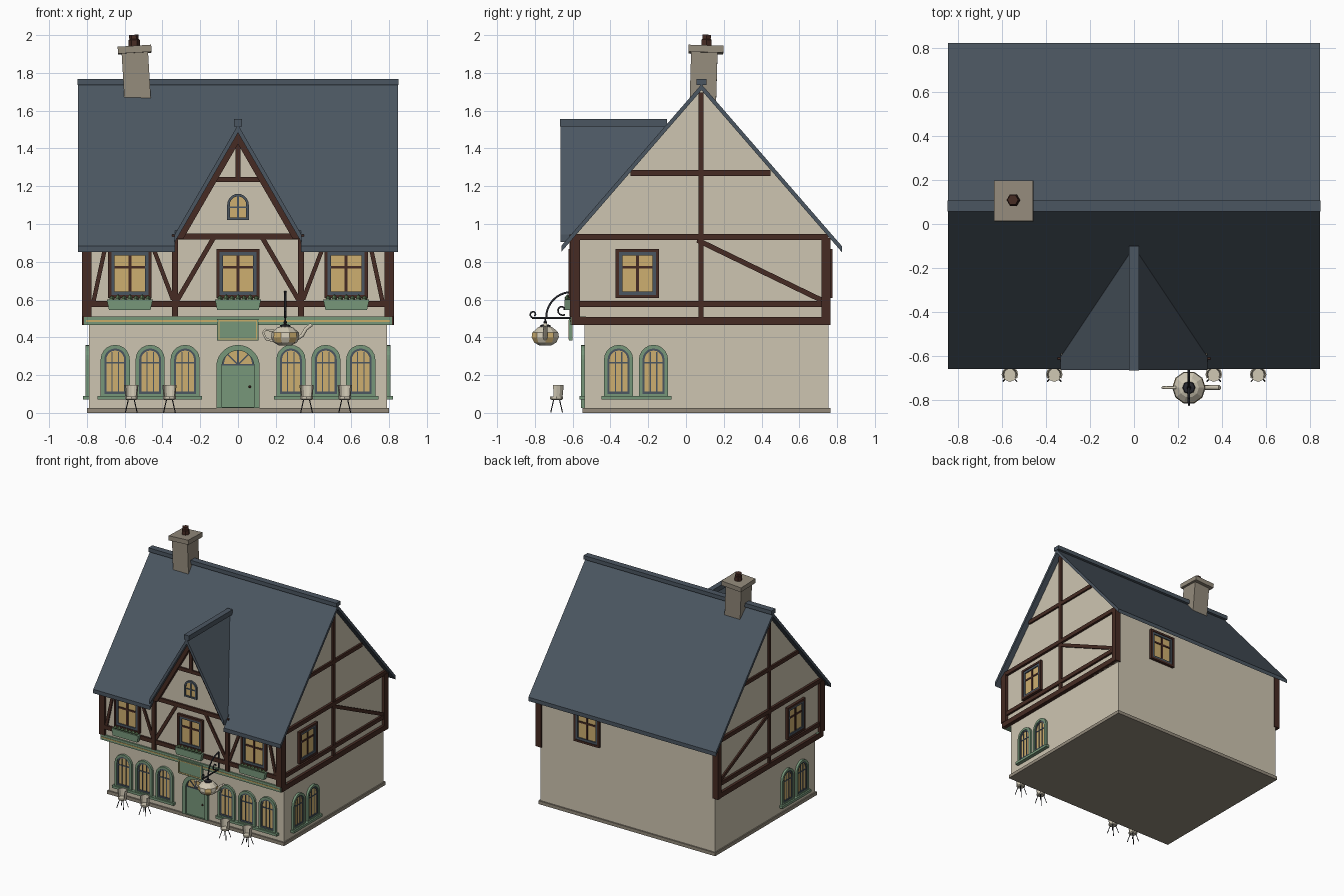
import bpy, bmesh, math
from mathutils import Vector

if "Cube" in bpy.data.objects:
    bpy.data.objects.remove(bpy.data.objects["Cube"])


def mat(name, r, g, b):
    m = bpy.data.materials.new(name)
    lin = [(c / 255 / 12.92) if c < 11 else ((c / 255 + 0.055) / 1.055) ** 2.4 for c in (r, g, b)]
    m.diffuse_color = (*lin, 1)
    m.use_nodes = True
    m.node_tree.nodes["Principled BSDF"].inputs["Base Color"].default_value = m.diffuse_color
    return m


WALL = mat("cream plaster", 206, 197, 177)
SLATE = mat("slate", 75, 86, 97)
WOOD = mat("dark timber", 70, 43, 35)
GREEN = mat("sage green", 119, 151, 122)
GLASS = mat("warm glass", 206, 175, 112)
STONE = mat("stone", 147, 138, 123)
IRON = mat("iron", 40, 41, 48)
IVORY = mat("ivory", 208, 200, 180)
GOLD = mat("gold", 200, 172, 104)
LEAF = mat("leaf green", 92, 120, 84)


def finish(name, bm, m, *more):
    bmesh.ops.recalc_face_normals(bm, faces=bm.faces)
    me = bpy.data.meshes.new(name)
    bm.to_mesh(me)
    bm.free()
    for k in (m, *more):
        me.materials.append(k)
    ob = bpy.data.objects.new(name, me)
    bpy.context.collection.objects.link(ob)
    return ob


# maps from wall coordinates (along, up, outward) to space
def front(y): return lambda u, v, d: (u, y - d, v)
def back(y): return lambda u, v, d: (u, y + d, v)
def side(s, x): return lambda u, v, d: (s * (x + d), u, v)


def prism(name, f, poly, d0, d1, m):
    bm = bmesh.new()
    a = [bm.verts.new(f(u, v, d0)) for u, v in poly]
    b = [bm.verts.new(f(u, v, d1)) for u, v in poly]
    bm.faces.new(a)
    bm.faces.new(b)
    for i in range(len(a)):
        j = (i + 1) % len(a)
        bm.faces.new((a[i], a[j], b[j], b[i]))
    return finish(name, bm, m)


def ring(name, f, outer, inner, d0, d1, m):
    bm = bmesh.new()
    o0, i0, i1, o1 = [[bm.verts.new(f(u, v, d)) for u, v in p]
                      for p, d in ((outer, d0), (inner, d0), (inner, d1), (outer, d1))]
    for i in range(len(outer)):
        j = (i + 1) % len(outer)
        for p, q in ((o0, i0), (i0, i1), (i1, o1), (o1, o0)):
            bm.faces.new((p[i], p[j], q[j], q[i]))
    return finish(name, bm, m)


def rect(u0, u1, v0, v1): return [(u0, v0), (u1, v0), (u1, v1), (u0, v1)]


def arch(c, v0, spring, r, n=10):
    return [(c - r, v0), (c + r, v0)] + [(c + r * math.cos(math.pi * i / n),
            spring + r * math.sin(math.pi * i / n)) for i in range(n + 1)]


def beam(name, f, p, q, w, d0, d1, m=WOOD):
    p, q = Vector(p), Vector(q)
    n = (q - p).normalized()
    n = Vector((-n.y, n.x)) * w / 2
    return prism(name, f, [p + n, p - n, q - n, q + n], d0, d1, m)


def box(name, x0, x1, y0, y1, z0, z1, m):
    return prism(name, lambda u, v, d: (u, v, d), rect(x0, x1, y0, y1), z0, z1, m)


def tube(name, pts, r, m=IRON):
    cu = bpy.data.curves.new(name, 'CURVE')
    cu.dimensions = '3D'
    cu.bevel_depth, cu.bevel_resolution, cu.use_fill_caps = r, 1, True
    sp = cu.splines.new('POLY')
    sp.points.add(len(pts) - 1)
    for k, p in zip(sp.points, pts):
        k.co = (*p, 1)
    cu.materials.append(m)
    ob = bpy.data.objects.new(name, cu)
    bpy.context.collection.objects.link(ob)


def lathe(name, prof, c, n, m, *more):
    bm = bmesh.new()
    rows = [[bm.verts.new((c[0] + r * math.cos(2 * math.pi * i / n),
             c[1] + r * math.sin(2 * math.pi * i / n), c[2] + z)) for i in range(n)] for r, z in prof]
    for a, b in zip(rows, rows[1:]):
        for i in range(n):
            bm.faces.new((a[i], a[(i + 1) % n], b[(i + 1) % n], b[i]))
    bm.faces.new(rows[0])
    bm.faces.new(rows[-1])
    return finish(name, bm, m, *more)


def roof_z(y): return 1.74 - 1.153 * abs(y - 0.082)


# wall blocks
box("plinth", -.8, .8, -.548, .765, 0, .027, STONE)
box("ground_floor", -.79, .79, -.537, .754, .027, .466, WALL)
prism("upper_floor", side(1, 0), [(-.6, .466), (.754, .466), (.754, roof_z(.754) - .03),
      (.082, 1.71), (-.6, roof_z(-.6) - .03)], -.8, .8, WALL)
F, G, B = front(-.6), front(-.537), back(.754)
prism("dormer_wall", F, [(-.315, .52), (.315, .52), (.315, .93), (0, 1.475), (-.315, .93)], -.3, .002, WALL)

# roofs: main slopes, the front one notched for the dormer
def slope(u, v, d): return (u, v, roof_z(v) + d)
prism("front_roof", slope, [(-.847, .082), (-.847, -.66), (-.333, -.66), (-.333, -.59), (.333, -.59),
      (.333, -.66), (.847, -.66), (.847, .082)], -.032, 0, SLATE)
prism("back_roof", slope, rect(-.847, .847, .082, .825), -.032, 0, SLATE)
box("ridge_cap", -.85, .85, .056, .108, 1.735, 1.767, SLATE)
for s in (-1, 1):
    prism("dormer_roof", lambda u, v, d: (s * u, v, 1.525 - 1.73 * u + d),
          [(0, -.665), (.335, -.665), (.335, -.605), (0, -.1)], -.042, 0, SLATE)
box("dormer_ridge_cap", -.022, .022, -.667, -.1, 1.515, 1.555, SLATE)

# leaning chimney
chimney = [box("chimney_stack", -.07, .07, -.07, .07, -.15, .24, STONE),
           box("chimney_cap", -.089, .089, -.085, .1, .235, .272, STONE),
           lathe("chimney_pot", [(.03, .27), (.03, .305), (.025, .31), (.025, .332)], (0, .01, 0), 6, WOOD)]
for ob in chimney:
    ob.location = (-.532, .09, 1.67)
    ob.rotation_euler = (-.03, -.06, 0)

# side timbers
for s in (-1, 1):
    S = side(s, .8)
    prism("side_sill_beam", S, rect(-.605, .757, .466, .508), -.01, .022, WOOD)
    prism("side_rail", S, rect(-.6, .754, .56, .593), -.01, .017, WOOD)
    prism("side_top_beam", S, rect(-.6, .754, .915, .948), -.01, .02, WOOD)
    prism("gable_post", S, rect(.066, .093, .5, 1.695), -.01, .015, WOOD)
    prism("gable_collar", S, rect(-.294, .447, 1.255, 1.286), -.01, .015, WOOD)
    beam("side_brace", S, (.06, .915), (.717, .597), .027, -.01, .012)
    for y0, y1, z0 in ((-.615, -.56, .508), (.717, .764, .466)):
        a, b = sorted((s * .775, s * .825))
        box("corner_post", a, b, y0, y1, z0, .925, WOOD)
    # front timbers
    beam("dormer_post", F, (s * .333, .51), (s * .333, .945), .032, 0, .018)
    beam("outer_brace", F, (s * .765, .59), (s * .7, .89), .022, 0, .012)
    beam("inner_brace", F, (s * .345, .6), (s * .455, .89), .022, 0, .012)
    beam("dormer_brace", F, (s * .13, .925), (s * .325, .59), .025, 0, .012)
    prism("dormer_rafter", F, [(0, 1.483), (s * .325, .921), (s * .29, .921), (0, 1.423)], 0, .035, WOOD)
prism("front_rail", F, rect(-.81, .81, .56, .593), 0, .015, WOOD)
prism("dormer_beam", F, rect(-.333, .333, .918, .95), 0, .018, WOOD)
prism("dormer_collar", F, rect(-.155, .155, 1.222, 1.25), 0, .015, WOOD)
prism("dormer_king_post", F, rect(-.014, .014, 1.24, 1.44), 0, .015, WOOD)


# casement windows
def casement(f, c):
    o, m, i = [rect(c - w, c + w, .738 - w - .015, .738 + w + .015) for w in (.115, .098, .08)]
    ring("casement_frame", f, o, m, 0, .022, WOOD)
    ring("casement_sash", f, m, i, 0, .017, SLATE)
    prism("casement_glass", f, i, 0, .008, GLASS)
    prism("casement_mullion", f, rect(c - .008, c + .008, .643, .833), 0, .014, WOOD)
    prism("casement_bar", f, rect(c - .08, c + .08, .764, .778), 0, .013, WOOD)


for x in (-.573, 0, .573):
    casement(F, x)
    # tapered planter with foliage tufts
    prism("window_box", lambda u, v, d: (x + u, -.6 - d, v),
          [(-.11, .545), (.11, .545), (.122, .6), (-.122, .6)], .012, .043, GREEN)
    for k in range(7):
        lathe("foliage", [(.012, 0), (.016, .01), (.003, .022 + .006 * (k % 2))],
              (x - .096 + .032 * k, -.628, .598), 5, LEAF)
casement(B, .36)


# arched windows
def arched(f, c):
    o, m, i = [arch(c, .09, .283, .077), arch(c, .1, .283, .058), arch(c, .112, .283, .047)]
    ring("arch_surround", f, o, m, 0, .018, GREEN)
    ring("arch_sash", f, m, i, 0, .012, SLATE)
    prism("arch_glass", f, i, 0, .006, GLASS)
    for u in (-.017, .017):
        prism("arch_mullion", f, rect(c + u - .003, c + u + .003, .11, .322), 0, .01, SLATE)
    prism("arch_bar", f, rect(c - .047, c + .047, .262, .27), 0, .01, SLATE)


for s in (-1, 1):
    for x in (.28, .465, .65):
        arched(G, s * x)
    prism("front_sill", G, rect(*sorted((s * .19, s * .745)), .07, .09), 0, .028, GREEN)
    S = side(s, .79)
    casement(side(s, .8), -.257)
    for y in (-.357, -.172):
        arched(S, y)
    prism("side_sill", S, rect(-.447, -.077, .07, .09), 0, .03, GREEN)

# small attic window
ring("attic_frame", F, arch(0, 1.022, 1.103, .057), arch(0, 1.034, 1.103, .043), 0, .016, SLATE)
prism("attic_glass", F, arch(0, 1.034, 1.103, .043), 0, .008, GLASS)
prism("attic_mullion", F, rect(-.004, .004, 1.034, 1.146), 0, .012, SLATE)
prism("attic_bar", F, rect(-.043, .043, 1.084, 1.092), 0, .012, SLATE)

# door with fanlight
ring("door_surround", G, arch(0, .027, .245, .115, 14), arch(0, .03, .245, .085, 14), 0, .02, GREEN)
prism("door_leaf", G, rect(-.085, .085, .027, .25), 0, .008, GREEN)
prism("fanlight_glass", G, arch(0, .245, .25, .085, 14), 0, .006, GLASS)
ring("fanlight_rim", G, arch(0, .25, .25, .085, 14), arch(0, .258, .258, .074, 14), 0, .012, SLATE)
for a in (45, 90, 135):
    t = math.radians(a)
    beam("fanlight_spoke", G, (0, .255), (.08 * math.cos(t), .255 + .08 * math.sin(t)), .008, 0, .01, SLATE)
lathe("door_knob", [(.003, -.007), (.008, 0), (.003, .007)], (.062, -.549, .138), 6, WOOD)

# shop fascia and sign board
box("fascia", -.815, .815, -.612, -.53, .466, .51, GREEN)
prism("fascia_stripe", F, rect(-.805, .805, .482, .491), .011, .015, GOLD)
box("sign_board", -.11, .108, -.62, -.6, .382, .498, GREEN)
ring("sign_border", F, rect(-.103, .101, .389, .491), rect(-.097, .095, .395, .485), .018, .023, GOLD)

# hanging teapot lantern; alternate middle panels glow
X, Y = .25, -.745
pot = lathe("teapot_body", [(.035, .358), (.062, .373), (.076, .4), (.072, .425), (.045, .45), (.02, .46)],
            (X, Y, 0), 10, IVORY, GLASS)
for p in pot.data.polygons:
    if .375 < p.center.z < .42 and int((math.atan2(p.center.y - Y, p.center.x - X) + 7) / .6283) % 2:
        p.material_index = 1
lathe("teapot_lid", [(.03, .455), (.026, .465), (.006, .47), (.01, .48), (.004, .49)], (X, Y, 0), 8, IRON)
tube("teapot_spout", [(X + .06, Y, .39), (X + .09, Y, .41), (X + .11, Y, .445), (X + .14, Y, .468)], .011, IVORY)
tube("teapot_handle", [(X - .06, Y, .435), (X - .105, Y, .44), (X - .118, Y, .425),
     (X - .1, Y, .39), (X - .06, Y, .38)], .007, IVORY)
tube("teapot_hanger", [(X, Y, .48), (X, Y, .503)], .004)
tube("bracket_bar", [(X, -.6, .503), (X, -.815, .503)], .006)
tube("bracket_wall_bar", [(X, -.605, .48), (X, -.605, .645)], .006)


def arc(cy, cz, r, a0, a1, shrink=0.0, n=10):
    return [(X, cy + r * (1 - shrink * i / n) * math.cos(math.radians(a0 + (a1 - a0) * i / n)),
             cz + r * (1 - shrink * i / n) * math.sin(math.radians(a0 + (a1 - a0) * i / n))) for i in range(n + 1)]


tube("bracket_arch", arc(-.605, .505, .135, 180, 90), .006)
tube("bracket_tip_scroll", arc(-.808, .522, .019, 270, -60, .5), .005)
tube("bracket_inner_scroll", arc(-.655, .545, .03, 300, 0, .6), .005)

# four terrace chairs
for x in (-.565, -.363, .363, .565):
    y = -.685
    lathe("chair_seat", [(.026, .068), (.034, .074), (.034, .086)], (x, y, 0), 8, IVORY)
    ts = [math.radians(-30 + 30 * i) for i in range(9)]
    prof = [(math.cos(t), math.sin(t)) for t in ts]
    prism("chair_back", lambda u, v, d: (x + u * (.031 + .1 * d), y + v * (.031 + .1 * d), .08 + d),
          prof + [(u * .85, v * .85) for u, v in reversed(prof)], 0, .067, IVORY)
    for a in (45, 135, 225, 315):
        c, s = math.cos(math.radians(a)), math.sin(math.radians(a))
        tube("chair_leg", [(x + .022 * c, y + .022 * s, .07), (x + .044 * c, y + .044 * s, .002)], .0028)
